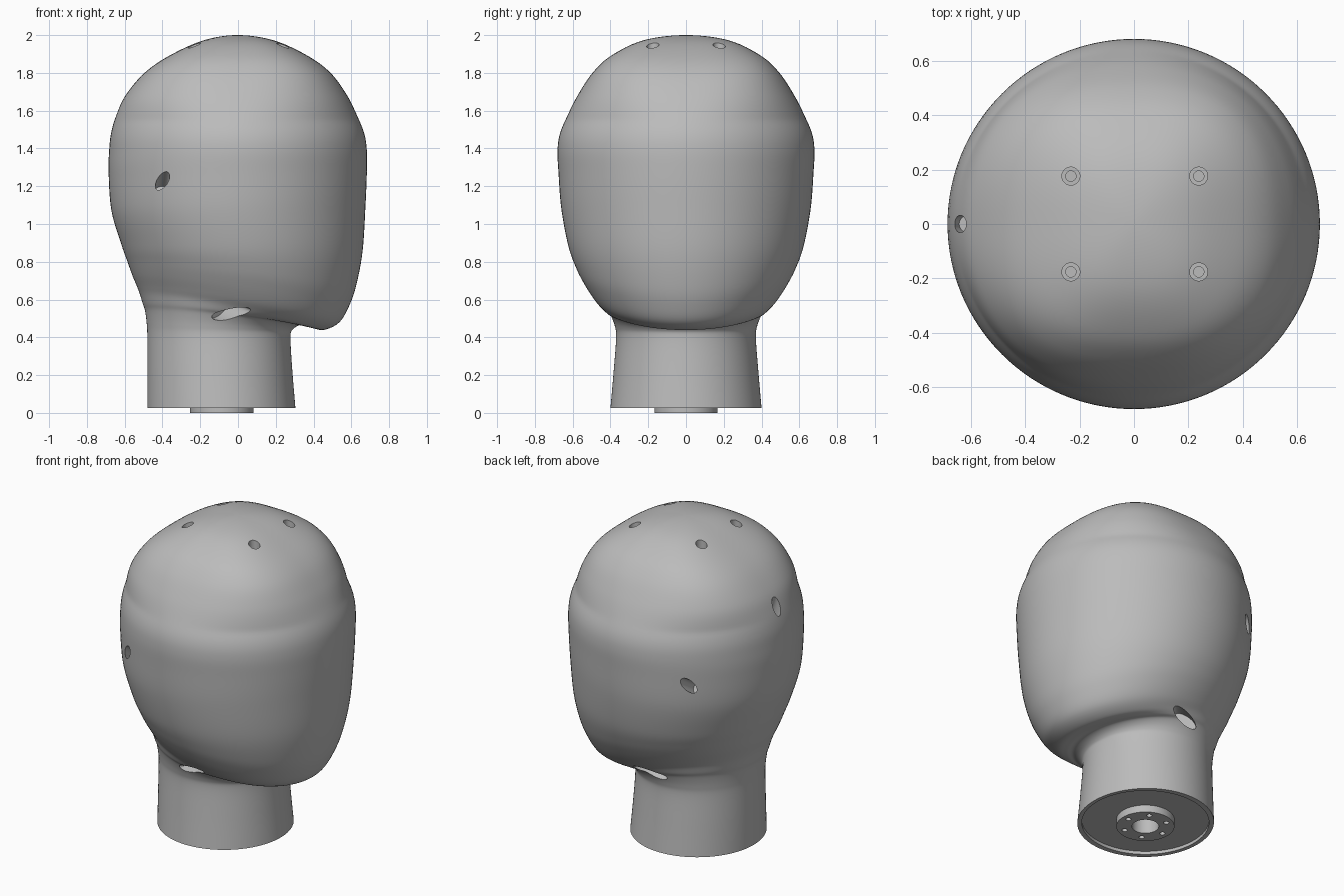
import bpy, bmesh, math
from mathutils import Matrix, Vector

if "Cube" in bpy.data.objects:
    bpy.data.objects.remove(bpy.data.objects["Cube"])

SIDES = 128
STEPS = 6
NECK_X = -0.086

grey = bpy.data.materials.new("matte_grey")
grey.use_nodes = True
colour = (0.5, 0.5, 0.5, 1)
grey.diffuse_color = colour
grey.node_tree.nodes["Principled BSDF"].inputs["Base Color"].default_value = colour


def make_object(name, bm):
    bmesh.ops.recalc_face_normals(bm, faces=bm.faces[:])
    mesh = bpy.data.meshes.new(name)
    bm.to_mesh(mesh)
    bm.free()
    mesh.materials.append(grey)
    obj = bpy.data.objects.new(name, mesh)
    bpy.context.collection.objects.link(obj)
    return obj


def add_cylinder(bm, centre, radius, depth):
    bmesh.ops.create_cone(bm, cap_ends=True, segments=40, radius1=radius, radius2=radius,
                          depth=depth, matrix=Matrix.Translation(centre))


def add_oblique_hole(bm, centre, normal, long_dir, half_long, half_short, lean):
    """Cutter leaning from the surface normal toward the long direction."""
    n = Vector(normal).normalized()
    u = Vector(long_dir)
    u = (u - n * u.dot(n)).normalized()
    c, s = math.cos(math.radians(lean)), math.sin(math.radians(lean))
    axis, across = n * c + u * s, u * c - n * s
    turn = Matrix((across, axis.cross(across), axis)).transposed().to_4x4()
    size = Matrix.Diagonal((half_long * c, half_short, 1, 1))
    bmesh.ops.create_cone(bm, cap_ends=True, segments=40, radius1=1, radius2=1, depth=0.2,
                          matrix=Matrix.Translation(centre) @ turn @ size)


def cut(obj, cutter):
    mod = obj.modifiers.new("cut", 'BOOLEAN')
    mod.operation = 'DIFFERENCE'
    mod.solver = 'EXACT'
    mod.object = cutter
    bpy.context.view_layer.objects.active = obj
    bpy.ops.object.modifier_apply(modifier=mod.name)
    bpy.data.objects.remove(cutter)


def smooth(obj):
    bpy.ops.object.select_all(action='DESELECT')
    obj.select_set(True)
    bpy.context.view_layer.objects.active = obj
    bpy.ops.object.shade_smooth_by_angle(angle=math.radians(35))


# Tilted sections: back x, back z, front x, front z, half width
sections = [
    (-.48, .026, .304, .026, .40),
    (-.48, .22, .288, .22, .383),
    (-.48, .40, .278, .39, .37),
    (-.483, .47, .288, .44, .377),
    (-.492, .54, .336, .466, .40),
    (-.505, .58, .39, .45, .422),
    (-.52, .63, .457, .44, .447),
    (-.535, .67, .537, .48, .485),
    (-.56, .73, .59, .57, .533),
    (-.585, .80, .627, .68, .578),
    (-.617, .89, .66, .86, .622),
    (-.67, 1.07, .675, 1.10, .66),
    (-.685, 1.27, .682, 1.27, .675),
    (-.682, 1.39, .682, 1.39, .68),
    (-.672, 1.48, .668, 1.48, .667),
    (-.645, 1.575, .63, 1.575, .627),
    (-.596, 1.68, .575, 1.685, .573),
    (-.495, 1.80, .49, 1.80, .495),
    (-.36, 1.893, .37, 1.89, .395),
    (-.18, 1.973, .19, 1.972, .225),
    (0, 2, 0, 2, 0),
]


def spline(a, b, c, d, t):
    return tuple(0.5 * (2 * q + (r - p) * t + (2 * p - 5 * q + 4 * r - s) * t * t
                        + (3 * q - p - 3 * r + s) * t ** 3)
                 for p, q, r, s in zip(a, b, c, d))


def neck_ring(radius, z):
    return (NECK_X - radius, z, NECK_X + radius, z, radius)


def rounded(v, power):
    return math.copysign(abs(v) ** power, v)


# Head and neck as one smooth loft, with a shallow recess under the neck
xb, zb, xf, zf, w = sections[-2]
keys = [sections[0]] + sections + [(xf, zf, xb, zb, -w)]
rings = [neck_ring(.368, .046), neck_ring(.368, .026)]
for i in range(1, len(keys) - 2):
    rings += [spline(*keys[i - 1:i + 3], k / STEPS) for k in range(STEPS)]

bm = bmesh.new()
loops = []
for xb, zb, xf, zf, w in rings:
    # the crown is a little squarer than an ellipse
    power = 2 / (2 + 0.8 * min(max((zb - 1.55) / 0.35, 0), 1))
    loop = []
    for k in range(SIDES):
        a = math.tau * k / SIDES
        f = (1 + rounded(math.cos(a), power)) / 2
        loop.append(bm.verts.new((xb + (xf - xb) * f, w * rounded(math.sin(a), power),
                                  zb + (zf - zb) * f ** 1.6)))
    loops.append(loop)
for low, high in zip(loops, loops[1:]):
    for k in range(SIDES):
        n = (k + 1) % SIDES
        bm.faces.new((low[k], low[n], high[n], high[k]))
bm.faces.new(loops[0][::-1])
crown = bm.verts.new((0, 0, 2))
for k in range(SIDES):
    bm.faces.new((loops[-1][k], loops[-1][(k + 1) % SIDES], crown))
head = make_object("head_and_neck", bm)

# Holes: crown counterbores, back, sides, jaw and the neck bore
wide, narrow = bmesh.new(), bmesh.new()
for x in (-.232, .238):
    for y in (-.176, .176):
        add_cylinder(wide, (x, y, 2.0), .033, .2)
        add_cylinder(narrow, (x, y, 1.9), .019, .2)
add_cylinder(wide, (NECK_X, 0, .1), .078, .3)
add_oblique_hole(wide, (-.638, 0, 1.59), (-.87, 0, .45), (.45, 0, .87), .052, .032, 45)
for s in (-1, 1):
    add_oblique_hole(wide, (-.40, s * .54, 1.225), (-.58, s * .8, 0),
                     (.57, s * .42, .7), .058, .032, 50)
    add_oblique_hole(wide, (-.035, s * .415, .525), (.2, s * .8, -.5),
                     (.92, 0, .38), .085, .033, 30)
cut(head, make_object("wide_cutter", wide))
cut(head, make_object("narrow_cutter", narrow))
smooth(head)

# Mounting disc under the neck with a bore and six screw holes
bm = bmesh.new()
bmesh.ops.create_cone(bm, cap_ends=True, segments=64, radius1=.168, radius2=.168, depth=.05,
                      matrix=Matrix.Translation((NECK_X, 0, .025)))
disc = make_object("mounting_disc", bm)
holes = bmesh.new()
add_cylinder(holes, (NECK_X, 0, 0), .078, .3)
for k in range(6):
    a = math.tau * k / 6
    add_cylinder(holes, (NECK_X + .128 * math.cos(a), .128 * math.sin(a), 0), .016, .07)
cut(disc, make_object("disc_cutter", holes))
smooth(disc)
